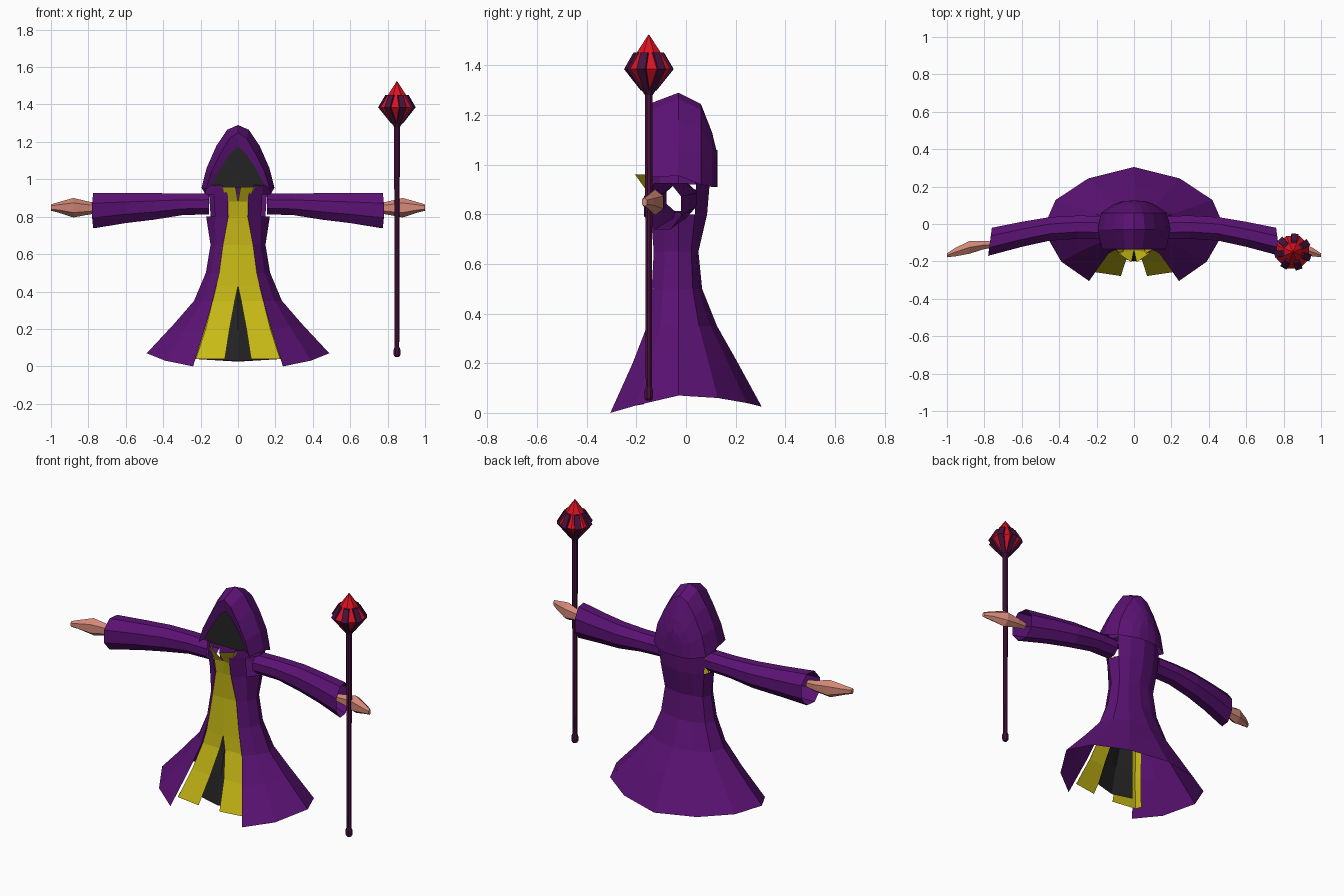
import bpy, bmesh, math
from mathutils import Vector

if "Cube" in bpy.data.objects:
    bpy.data.objects.remove(bpy.data.objects["Cube"])


def material(name, rgb):
    m = bpy.data.materials.new(name)
    m.diffuse_color = (*rgb, 1)
    m.use_nodes = True
    m.node_tree.nodes["Principled BSDF"].inputs["Base Color"].default_value = m.diffuse_color
    return m


PURPLE = material("purple cloth", (0.105, 0.006, 0.175))
GOLD = material("gold lining", (0.58, 0.49, 0.008))
BLACK = material("black shadow cloth", (0.017, 0.017, 0.017))
SKIN = material("skin", (0.66, 0.25, 0.19))
RED = material("red gem", (0.70, 0.006, 0.016))
PLUM = material("dark plum", (0.065, 0.006, 0.048))


def loft(name, rows, mat, closed=False, caps=False, skip=()):
    """Skin a list of equally long point rows; skip holds (row, column) holes."""
    bm = bmesh.new()
    vs = [[bm.verts.new(p) for p in r] for r in rows]
    n = len(rows[0])
    for i in range(len(rows) - 1):
        for j in range(n if closed else n - 1):
            if (i, j) not in skip:
                k = (j + 1) % n
                bm.faces.new((vs[i][j], vs[i][k], vs[i + 1][k], vs[i + 1][j]))
    if caps:
        bm.faces.new(vs[0])
        bm.faces.new(vs[-1])
    bmesh.ops.remove_doubles(bm, verts=bm.verts, dist=0.0005)
    bmesh.ops.recalc_face_normals(bm, faces=bm.faces)
    me = bpy.data.meshes.new(name)
    bm.to_mesh(me)
    bm.free()
    me.materials.append(mat)
    ob = bpy.data.objects.new(name, me)
    bpy.context.collection.objects.link(ob)
    return ob


def mirrored(half):
    """Half a row ending on the centre line -> full row."""
    return half + [(-x, y, z) for x, y, z in reversed(half[:-1])]


def both_sides(name, rows, mat, **kw):
    for side, s in (("right", 1), ("left", -1)):
        loft(f"{side}_{name}", [[(s * x, y, z) for x, y, z in r] for r in rows], mat, **kw)


# Robe: open at the front, armholes left out: z, half width, edge x, edge y, back y
robe = []
for z, w, xe, ye, yb in (
        (0.0, .488, .24, -.305, .305), (.2, .345, .178, -.215, .205),
        (.35, .235, .135, -.157, .125), (.5, .172, .10, -.138, .065),
        (.65, .147, .08, -.13, .05), (.8, .17, .052, -.142, .085),
        (.92, .18, .055, -.165, .095), (.97, .165, .085, -.15, .08)):
    lift = max(0, 1 - z / .3)
    robe.append(mirrored([
        (xe, ye, z), (xe + (w - xe) * .6, ye * .66, z + .03 * lift),
        (w, -.03, z + .07 * lift), (w * .86, yb * .42, z + .06 * lift),
        (w * .5, yb * .8, z + .04 * lift), (0, yb, z + .025 * lift)]))
loft("robe", robe, PURPLE, skip={(5, 1), (5, 2), (5, 7), (5, 8)})

# Gold lining panels, flaring into a small collar at the top
panel = []
for z, xo, yo, xi, yi in (
        (.04, .225, -.255, .07, -.278), (.2, .172, -.195, .045, -.20),
        (.35, .135, -.145, .017, -.15), (.43, .115, -.137, 0, -.142),
        (.65, .085, -.122, 0, -.126), (.8, .056, -.132, 0, -.132),
        (.88, .056, -.148, 0, -.14), (.96, .085, -.155, .014, -.205)):
    panel.append([(xo + .015, yo + .035, z), (xo, yo, z), (xi, yi, z)])
both_sides("lining", panel, GOLD)

# Black cloth behind the split of the lining
loft("inner_cloth", [mirrored([(w, y + .03, z), (0, y, z - .005)]) for z, w, y in (
    (.035, .13, -.20), (.2, .10, -.165), (.35, .07, -.125), (.5, .05, -.11))], BLACK)

# Hood: arches from the face opening to the back
hood = []
for y, pts in (
        (-.12, ((.14, .97), (.115, 1.02), (.08, 1.08), (.045, 1.135), (0, 1.175))),
        (-.135, ((.17, .95), (.142, 1.04), (.092, 1.14), (.045, 1.22), (0, 1.25))),
        (-.03, ((.195, .955), (.168, 1.06), (.115, 1.18), (.058, 1.265), (0, 1.29))),
        (.06, ((.175, .92), (.15, 1.04), (.10, 1.145), (.05, 1.22), (0, 1.245))),
        (.105, ((.11, .91), (.095, 1.0), (.065, 1.07), (.03, 1.115), (0, 1.13))),
        (.122, ((.06, .91), (.055, .98), (.04, 1.03), (.02, 1.05), (0, 1.06)))):
    hood.append(mirrored([(x, y, z) for x, z in pts]))
hood.append([(0, .126, z) for x, y, z in hood[-1]])
loft("hood", hood, PURPLE)

# Dark face inside the hood
loft("face_shadow", [[(-x, -.113, z), (x, -.113, z)] for x, z in (
    (.10, .955), (.145, .972), (.12, 1.02), (.084, 1.08), (.048, 1.137), (0, 1.178))], BLACK)

# Sleeves: open octagonal tubes: x, centre y, radius y, centre z, radius z
sleeve = []
for x, yc, ry, zc, rz in (
        (.155, -.02, .062, .868, .055), (.3, -.017, .062, .866, .058),
        (.45, -.026, .063, .855, .071), (.6, -.055, .067, .846, .080),
        (.77, -.095, .075, .833, .094)):
    ring = []
    for i in range(8):
        a = math.radians(22.5 + 45 * i)
        cy, cz = math.cos(a) / .924, math.sin(a) / .924
        ring.append((x - .01 * cy * (x > .7), yc + ry * cy, zc + rz * cz))
    sleeve.append(ring)
both_sides("sleeve", sleeve, PURPLE, closed=True)

# Hands: flattened hexagonal mitts
hand = []
for x, yc, ry, zc, rz in ((.74, -.11, .015, .845, .024), (.80, -.112, .022, .846, .035),
                          (.88, -.125, .034, .848, .052), (.96, -.152, .022, .85, .028),
                          (1.0, -.167, .010, .849, .017)):
    hand.append([(x, yc + ry * u, zc + rz * v) for u, v in (
        (1, .5), (0, 1), (-1, .5), (-1, -.5), (0, -1), (1, -.5))])
both_sides("hand", hand, SKIN, closed=True, caps=True)

# Staff, gem and prongs
CX, CY = .85, -.15


def turned(name, profile, sides, mat):
    loft(name, [[(CX + r * math.cos(math.tau * (i + .5) / sides),
                  CY + r * math.sin(math.tau * (i + .5) / sides), z)
                 for i in range(sides)] for r, z in profile], mat, closed=True, caps=True)


turned("staff_shaft", ((.013, .09), (.017, 1.31)), 8, PLUM)
turned("staff_foot", ((.012, .05), (.019, .06), (.019, .09), (.013, .105)), 8, PLUM)
turned("staff_socket", ((.017, 1.28), (.034, 1.305), (.03, 1.315)), 8, PLUM)
turned("gem", ((.025, 1.30), (.094, 1.385), (.05, 1.455), (.001, 1.525)), 8, RED)

for k in range(7):
    a = math.radians(84) + math.tau * k / 7
    out, side = Vector((math.cos(a), math.sin(a), 0)), Vector((-math.sin(a), math.cos(a), 0))
    rows = []
    for r, z, w in ((.030, 1.298, .010), (.099, 1.385, .019), (.060, 1.452, .015)):
        base = Vector((CX, CY, z))
        rows.append([base + out * (r + d) + side * (s * w)
                     for d, s in ((0, -1), (0, 1), (-.025, 1), (-.025, -1))])
    loft(f"prong_{k + 1}", rows, PLUM, closed=True, caps=True)
